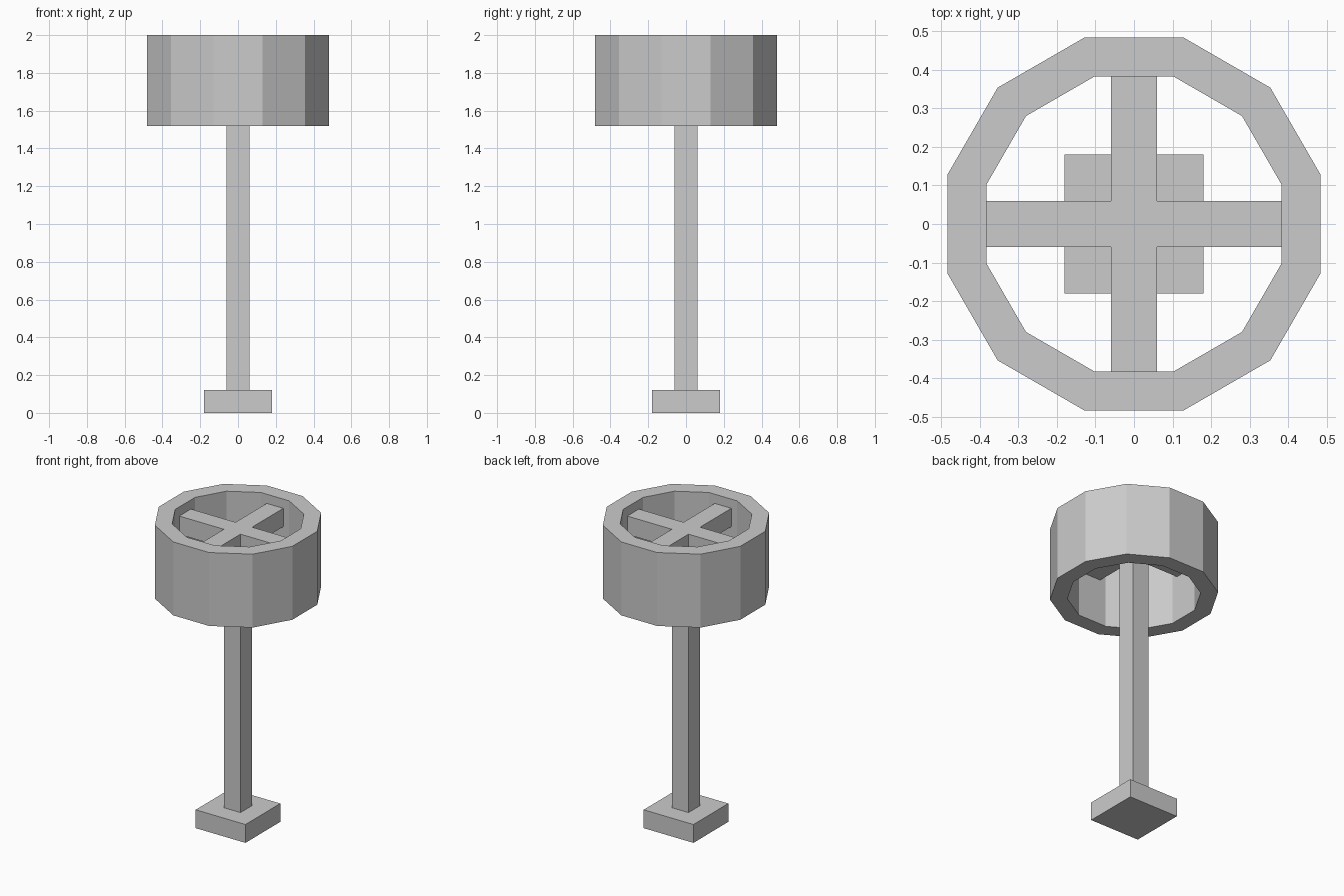
import bpy, bmesh
from math import cos, sin, radians

if "Cube" in bpy.data.objects:
    bpy.data.objects.remove(bpy.data.objects["Cube"])


def finish(name, bm):
    bmesh.ops.recalc_face_normals(bm, faces=bm.faces)
    mesh = bpy.data.meshes.new(name)
    bm.to_mesh(mesh)
    bm.free()
    obj = bpy.data.objects.new(name, mesh)
    bpy.context.collection.objects.link(obj)
    return obj


def prism(name, outline, z0, z1):
    """Extrude a flat outline from z0 up to z1."""
    bm = bmesh.new()
    face = bm.faces.new([bm.verts.new((x, y, z0)) for x, y in outline])
    top = bmesh.ops.extrude_face_region(bm, geom=[face], use_keep_orig=True)["geom"]
    verts = [v for v in top if isinstance(v, bmesh.types.BMVert)]
    bmesh.ops.translate(bm, verts=verts, vec=(0, 0, z1 - z0))
    return finish(name, bm)


def square(h):
    return [(-h, -h), (h, -h), (h, h), (-h, h)]


def ring(name, r_out, r_in, z0, z1, sides):
    """Hollow faceted drum, open at both ends."""
    bm = bmesh.new()
    profile = [(r_out, z0), (r_out, z1), (r_in, z1), (r_in, z0)]
    loops = []
    for i in range(sides):
        a = radians(360 / sides * (i + 0.5))
        loops.append([bm.verts.new((r * cos(a), r * sin(a), z)) for r, z in profile])
    for i in range(sides):
        p, q = loops[i], loops[(i + 1) % sides]
        for j in range(4):
            k = (j + 1) % 4
            bm.faces.new((p[j], q[j], q[k], p[k]))
    return finish(name, bm)


W = 0.06       # half width of post and arms
REACH = 0.383  # arms meet the inner wall of the drum

# Foot and post
prism("base_block", square(0.18), 0.0, 0.12)
prism("post", square(W), 0.12, 1.82)

# Four-armed cross carrying the drum
quarter = [(W, W), (W, REACH), (-W, REACH)]
cross = []
for _ in range(4):
    cross += quarter
    quarter = [(-y, x) for x, y in quarter]
prism("support_cross", cross, 1.82, 1.94)

# Twelve-sided drum
ring("drum_shade", 0.5, 0.396, 1.52, 2.0, 12)
